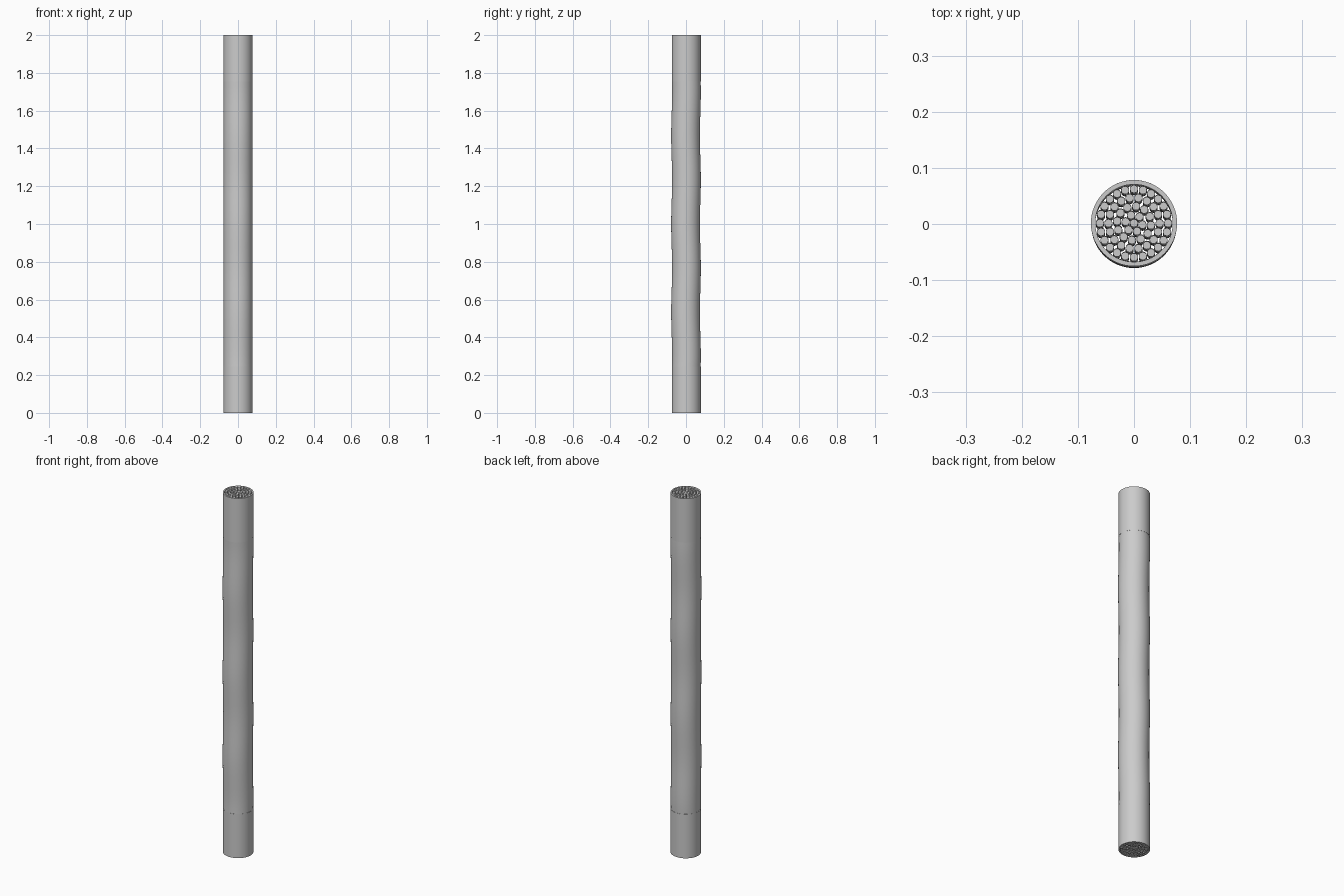
import bpy, bmesh, math

if "Cube" in bpy.data.objects:
    bpy.data.objects.remove(bpy.data.objects["Cube"])

HEIGHT, CAP = 2.0, 0.245


def spine_y(z):
    # straight ends, gentle wave through the middle
    if z <= CAP or z >= HEIGHT - CAP:
        return 0.0015
    return -0.0025 * math.cos(2 * math.pi * (z - 1) / 0.467)


def sweep(name, stations, sides, cx=0.0, cy=0.0, loop=False):
    """Loft circles given as (z, radius); loop joins last to first (hollow wall)."""
    bm = bmesh.new()
    rings = []
    for z, r in stations:
        rings.append([bm.verts.new((cx + r * math.cos(2 * math.pi * i / sides),
                                    cy + spine_y(z) + r * math.sin(2 * math.pi * i / sides), z))
                      for i in range(sides)])
    pairs = list(zip(rings, rings[1:]))
    if loop:
        pairs.append((rings[-1], rings[0]))
    else:
        bm.faces.new(rings[0])
        bm.faces.new(rings[-1])
    for a, b in pairs:
        for i in range(sides):
            j = (i + 1) % sides
            bm.faces.new((a[i], a[j], b[j], b[i]))
    bmesh.ops.recalc_face_normals(bm, faces=bm.faces)
    mesh = bpy.data.meshes.new(name)
    bm.to_mesh(mesh)
    bm.free()
    obj = bpy.data.objects.new(name, mesh)
    bpy.context.collection.objects.link(obj)
    bpy.ops.object.select_all(action='DESELECT')
    obj.select_set(True)
    bpy.context.view_layer.objects.active = obj
    bpy.ops.object.shade_smooth_by_angle(angle=math.radians(40))
    return obj


def tube(name, zs, outer, inner):
    return sweep(name, [(z, outer) for z in zs] + [(z, inner) for z in reversed(zs)], 64, loop=True)


# Slightly wavy sheath between two end collars
steps = 48
mid = [CAP + (HEIGHT - 2 * CAP) * i / steps for i in range(steps + 1)]
tube("sheath", mid, 0.076, 0.0695)
tube("bottom_collar", [0, CAP], 0.0768, 0.069)
tube("top_collar", [HEIGHT - CAP, HEIGHT], 0.0768, 0.069)

# Bundle of 61 wires: a centre wire and four concentric layers
wire_zs = [0] + mid + [HEIGHT]
wire_r = 0.0072
for layer, phase in enumerate((0, 50, 83, 80, 90)):
    count = max(1, 6 * layer)
    for k in range(count):
        a = math.radians(phase) + 2 * math.pi * k / count
        d = 0.0152 * layer
        sweep(f"wire_{layer}_{k}", [(z, wire_r) for z in wire_zs], 12,
              d * math.cos(a), d * math.sin(a))
